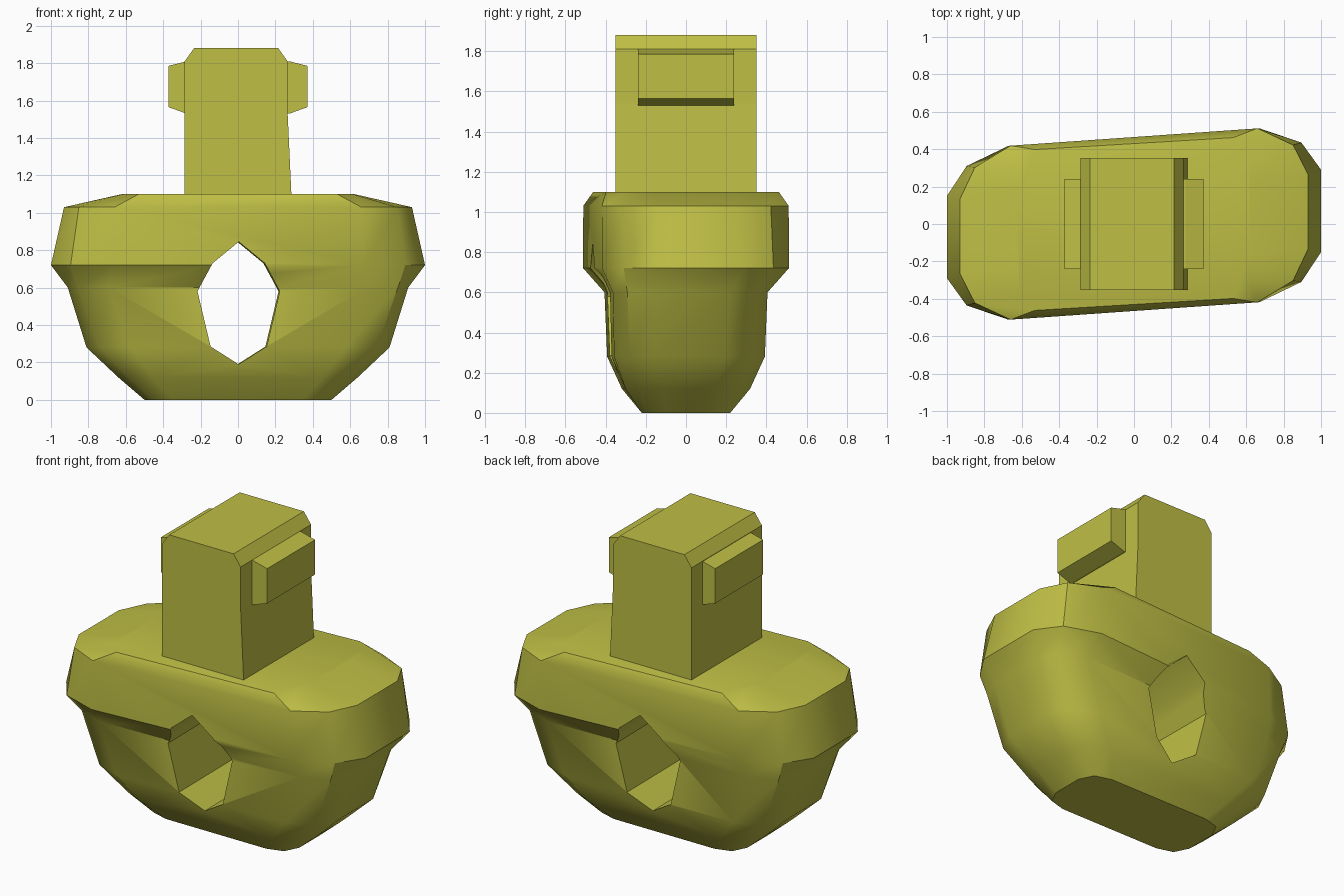
import bpy, bmesh

if "Cube" in bpy.data.objects:
    bpy.data.objects.remove(bpy.data.objects["Cube"])

olive = bpy.data.materials.new("olive_yellow")
olive.diffuse_color = (0.52, 0.52, 0.06, 1)
olive.use_nodes = True
olive.node_tree.nodes["Principled BSDF"].inputs["Base Color"].default_value = olive.diffuse_color


def loft(name, rings):
    """Skin equal-length rings of points and cap both ends."""
    bm = bmesh.new()
    vs = [[bm.verts.new(p) for p in r] for r in rings]
    n = len(vs[0])
    for a, b in zip(vs, vs[1:]):
        for i in range(n):
            j = (i + 1) % n
            bm.faces.new((a[i], a[j], b[j], b[i]))
    bm.faces.new(vs[0])
    bm.faces.new(vs[-1])
    bmesh.ops.recalc_face_normals(bm, faces=bm.faces)
    me = bpy.data.meshes.new(name)
    bm.to_mesh(me)
    bm.free()
    me.materials.append(olive)
    ob = bpy.data.objects.new(name, me)
    bpy.context.collection.objects.link(ob)
    return ob


def select(ob):
    bpy.ops.object.select_all(action='DESELECT')
    ob.select_set(True)
    bpy.context.view_layer.objects.active = ob


def extrude(name, profile, y):
    """Front-view profile extruded from -y to y."""
    return loft(name, [[(x, s * y, z) for x, z in profile] for s in (-1, 1)])


# Body: twelve-sided rings, slightly sheared in plan
def ring(z, hx, hy, corner, shear, end=0.22):
    quarter = [(hx, end), ((hx + corner) / 2 + 0.06 * hx, (end + hy) / 2 + 0.03), (corner, hy)]
    right = [(x, -y) for x, y in reversed(quarter)] + quarter
    pts = right + [(-x, -y) for x, y in right]
    return [(x, y + shear * x, z) for x, y in pts]


body = loft("body", [
    ring(0.00, 0.50, 0.22, 0.35, 0.00, 0.10),
    ring(0.12, 0.64, 0.31, 0.45, 0.02, 0.13),
    ring(0.28, 0.81, 0.375, 0.58, 0.03, 0.17),
    ring(0.60, 0.91, 0.385, 0.69, 0.03, 0.19),
    ring(0.72, 1.00, 0.465, 0.67, 0.07, 0.22),
    ring(1.03, 0.93, 0.465, 0.66, 0.07, 0.20),
    ring(1.10, 0.62, 0.43, 0.53, 0.06, 0.20)])

# Hole running front to back through the body
hole = [(0, 0.845), (-0.14, 0.73), (-0.22, 0.58), (-0.15, 0.285),
        (0, 0.19), (0.15, 0.285), (0.22, 0.58), (0.14, 0.73)]
cutter = loft("hole_cutter", [[(x - s * 0.007, s * 0.8, z) for x, z in hole] for s in (-1, 1)])
select(body)
mod = body.modifiers.new("hole", 'BOOLEAN')
mod.operation = 'DIFFERENCE'
mod.object = cutter
bpy.ops.object.modifier_apply(modifier="hole")
bpy.data.objects.remove(cutter)
select(body)
bpy.ops.object.shade_smooth_by_angle(angle=0.6)

# Stem with chamfered top
extrude("stem", [(-0.285, 1.0), (0.29, 1.0), (0.265, 1.54), (0.265, 1.81),
                 (0.215, 1.88), (-0.235, 1.88), (-0.285, 1.81), (-0.285, 1.54)], 0.352)

# Tapered pegs on both sides of the stem
for side, s in (("left", -1), ("right", 1)):
    extrude(side + "_peg", [(s * 0.24, 1.53), (s * 0.275, 1.53), (s * 0.372, 1.565),
                            (s * 0.372, 1.785), (s * 0.275, 1.81), (s * 0.24, 1.81)], 0.24)
